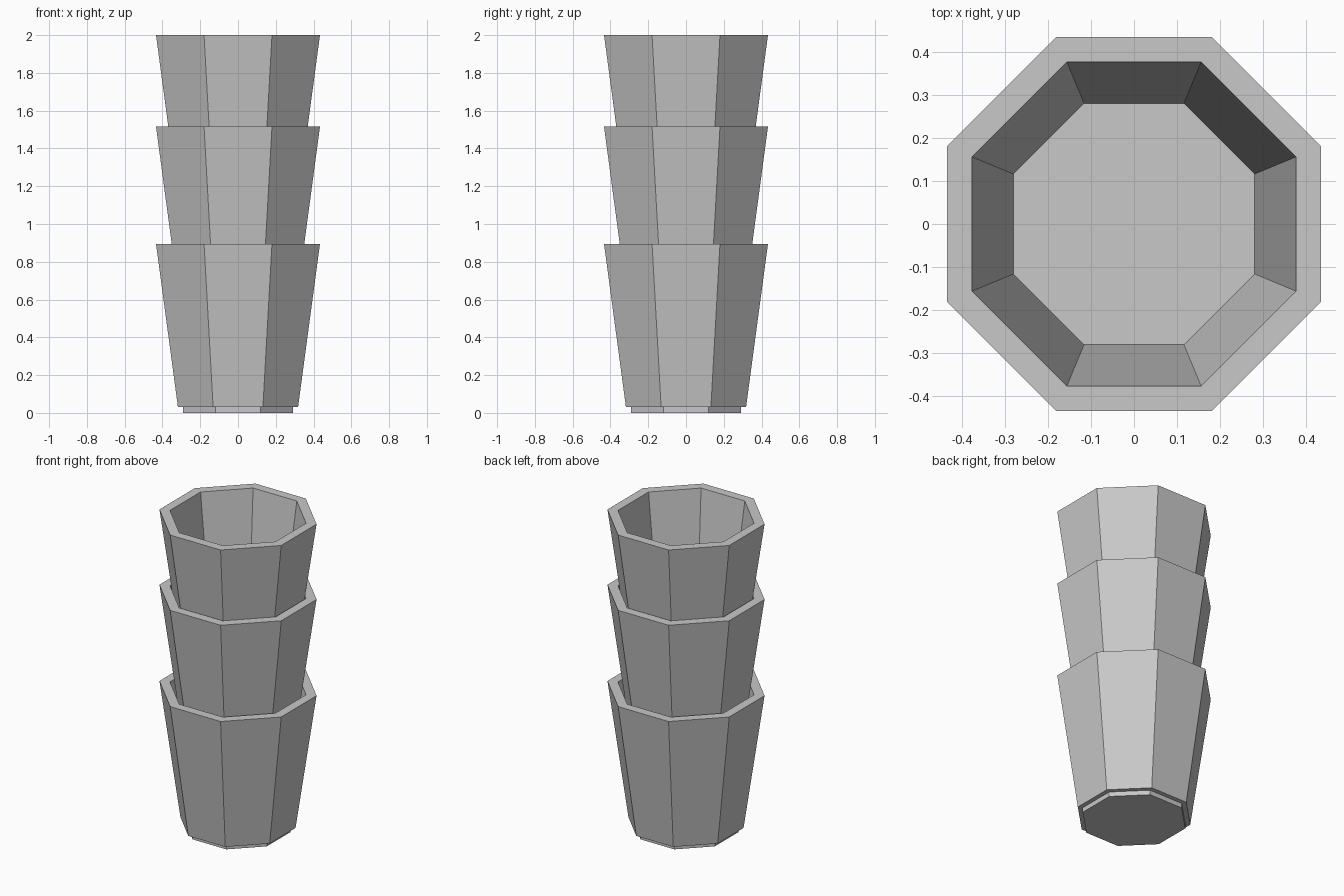
import bpy, bmesh
from math import cos, sin, pi

SIDES = 8

cube = bpy.data.objects.get("Cube")
if cube:
    bpy.data.objects.remove(cube, do_unlink=True)

# One plain grey for every pot
grey = bpy.data.materials.new("light grey")
grey.use_nodes = True
colour = (0.58, 0.58, 0.58, 1)
grey.diffuse_color = colour
grey.node_tree.nodes["Principled BSDF"].inputs["Base Color"].default_value = colour

# Pot section as (distance to flat side, height): foot, outer wall, rim, inner floor
PROFILE = [(0.29, 0), (0.29, 0.03), (0.318, 0.03),
           (0.434, 0.895), (0.376, 0.895), (0.28, 0.12)]


def ring(bm, apothem, z):
    """Octagon of vertices with a flat side facing the front."""
    radius = apothem / cos(pi / SIDES)
    angles = [(i + 0.5) * 2 * pi / SIDES for i in range(SIDES)]
    return [bm.verts.new((radius * cos(a), radius * sin(a), z)) for a in angles]


def pot_mesh():
    bm = bmesh.new()
    rings = [ring(bm, a, z) for a, z in PROFILE]
    for low, high in zip(rings, rings[1:]):
        for i in range(SIDES):
            j = (i + 1) % SIDES
            bm.faces.new((low[i], low[j], high[j], high[i]))
    bm.faces.new(rings[0][::-1])   # underside
    bm.faces.new(rings[-1])        # inner floor
    bmesh.ops.recalc_face_normals(bm, faces=bm.faces)
    mesh = bpy.data.meshes.new("pot")
    bm.to_mesh(mesh)
    bm.free()
    mesh.materials.append(grey)
    return mesh


# Three identical pots nested into a stack
mesh = pot_mesh()
for name, z in (("bottom_pot", 0), ("middle_pot", 0.62), ("top_pot", 1.105)):
    pot = bpy.data.objects.new(name, mesh)
    pot.location.z = z
    bpy.context.collection.objects.link(pot)
